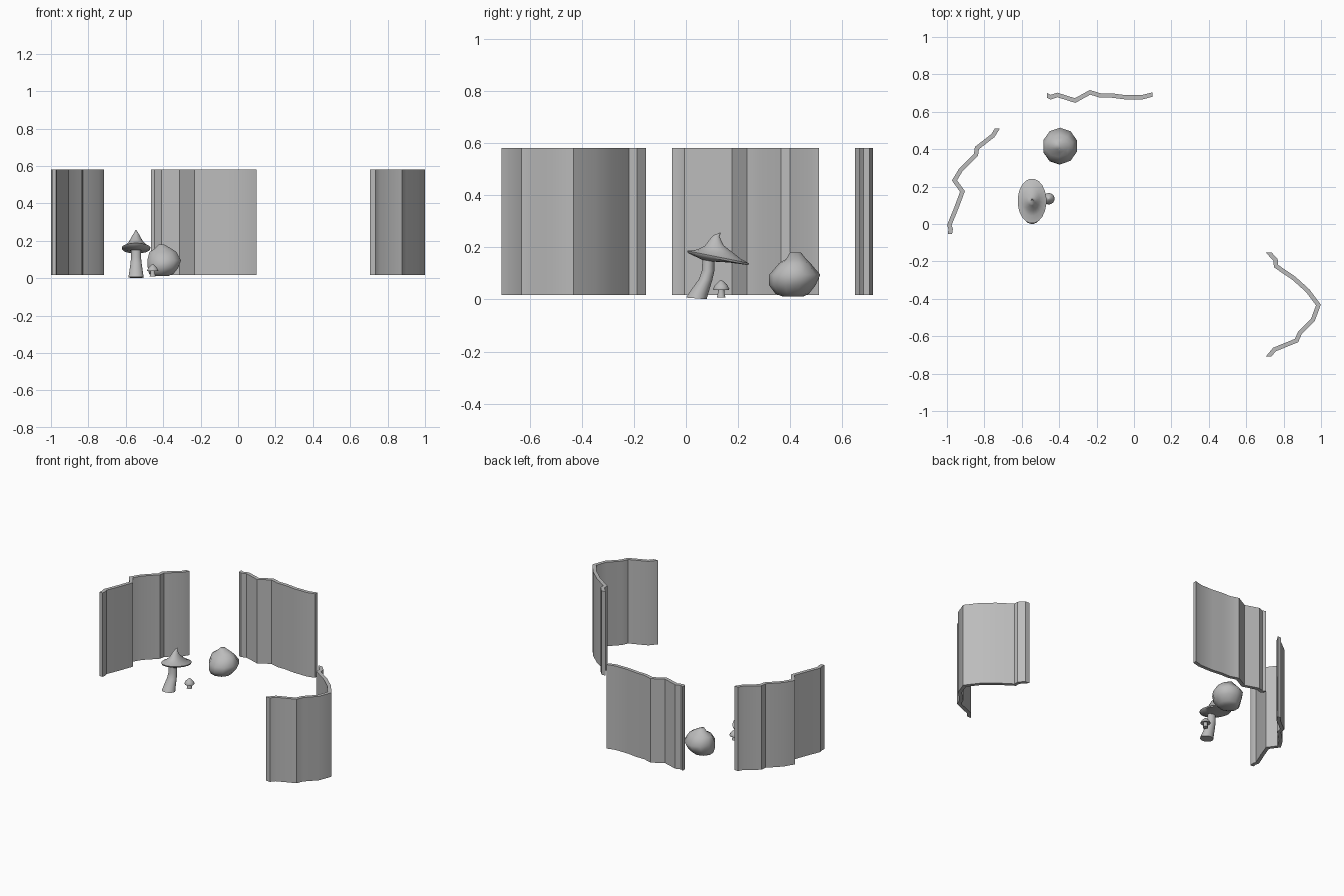
import bpy, bmesh, math
from mathutils import Vector

if "Cube" in bpy.data.objects:
    bpy.data.objects.remove(bpy.data.objects["Cube"])

grey = bpy.data.materials.new("stone_grey")
grey.diffuse_color = (0.5, 0.5, 0.5, 1)
grey.use_nodes = True
grey.node_tree.nodes["Principled BSDF"].inputs["Base Color"].default_value = grey.diffuse_color


def finish(name, bm, angle):
    bmesh.ops.recalc_face_normals(bm, faces=bm.faces)
    mesh = bpy.data.meshes.new(name)
    bm.to_mesh(mesh)
    bm.free()
    mesh.materials.append(grey)
    obj = bpy.data.objects.new(name, mesh)
    bpy.context.collection.objects.link(obj)
    bpy.ops.object.select_all(action='DESELECT')
    obj.select_set(True)
    bpy.context.view_layer.objects.active = obj
    bpy.ops.object.shade_smooth_by_angle(angle=math.radians(angle))


def wall(name, path, end_dir, half=0.0115, z0=0.017, z1=0.582):
    """Thick folded screen following a path, with ends cut along end_dir."""
    pts = [Vector(p) for p in path]
    left, right = [], []
    for i, p in enumerate(pts):
        d0 = (p - pts[max(i - 1, 0)]).normalized()
        d1 = (pts[min(i + 1, len(pts) - 1)] - p).normalized()
        d = (d0 + d1).normalized()
        n = Vector((-d.y, d.x))
        if 0 < i < len(pts) - 1:
            off = n * half / max(n.dot(Vector((-d0.y, d0.x))), 0.6)
        else:
            e = Vector(end_dir)
            off = e * half / e.dot(n) if abs(e.dot(n)) > 0.6 else e * math.copysign(half * 1.4, e.dot(n))
        left.append(p + off)
        right.append(p - off)
    bm = bmesh.new()
    rings = [[bm.verts.new((q.x, q.y, z)) for q, z in ((l, z0), (l, z1), (r, z1), (r, z0))]
             for l, r in zip(left, right)]
    for a, b in zip(rings, rings[1:]):
        for k in range(4):
            bm.faces.new((a[k], a[k - 1], b[k - 1], b[k]))
    bm.faces.new(rings[0])
    bm.faces.new(rings[-1])
    finish(name, bm, 35)


def loft(name, rings, sides, angle=50):
    """Stack of ellipses: (cx, cy, z, rx, ry, slope of z along y)."""
    bm = bmesh.new()
    loops = []
    for cx, cy, z, rx, ry, slope in rings:
        loop = []
        for k in range(sides):
            t = 2 * math.pi * (k + 0.5) / sides
            dy = ry * math.sin(t)
            loop.append(bm.verts.new((cx + rx * math.cos(t), cy + dy, z + slope * dy)))
        loops.append(loop)
    for a, b in zip(loops, loops[1:]):
        for k in range(sides):
            bm.faces.new((a[k - 1], a[k], b[k], b[k - 1]))
    bm.faces.new(loops[0])
    bm.faces.new(loops[-1])
    finish(name, bm, angle)


# Three folded walls
wall("back_wall", [(-.465, .687), (-.445, .678), (-.41, .69), (-.315, .66), (-.235, .704),
                   (-.18, .687), (-.12, .687), (-.05, .678), (.045, .678), (.098, .692)], (0, 1))
wall("left_wall", [(-.731, .51), (-.754, .473), (-.84, .406), (-.845, .369), (-.925, .291), (-.96, .233),
                   (-.917, .174), (-.949, .088), (-.987, -.005), (-.98, -.028), (-.984, -.053)], (1, 0))
wall("right_wall", [(.721, -.153), (.757, -.193), (.759, -.225), (.856, -.291), (.928, -.356), (.986, -.433),
                    (.957, -.511), (.888, -.58), (.869, -.623), (.751, -.671), (.72, -.708)], (1, 0))

# Boulder, from bounds at each height: (z, xmin, xmax, ymin, ymax)
bounds = [(.012, -.455, -.37, .37, .45), (.022, -.477, -.345, .345, .47), (.055, -.484, -.318, .321, .495),
          (.095, -.487, -.303, .322, .512), (.14, -.475, -.328, .36, .475),
          (.155, -.45, -.35, .385, .46), (.18, -.425, -.395, .40, .44)]
loft("boulder", [((a + b) / 2, (c + d) / 2, z, (b - a) / 2 * 1.03, (d - c) / 2 * 1.03, 0)
                 for z, a, b, c, d in bounds], 10, 60)

# Large mushroom: leaning stalk and tilted pointed cap
X = -.545
loft("large_stalk", [(X, .04, .004, .042, .04, -.08), (X, .05, .026, .038, .036, -.1),
                     (X, .075, .075, .031, .026, -.1), (X, .085, .11, .027, .024, -.1),
                     (X, .086, .165, .026, .023, 0)], 16)
loft("large_cap", [(X, .09, .147, .02, .022, -.1), (X, .107, .15, .048, .058, -.14),
                   (X, .123, .155, .074, .117, -.2), (X, .123, .163, .077, .12, -.2),
                   (X, .128, .173, .058, .085, -.22), (X, .13, .19, .04, .058, -.28),
                   (X, .121, .224, .020, .023, -.7), (X, .118, .244, .010, .011, -.3),
                   (X, .127, .254, .004, .006, .3), (X, .132, .257, .001, .002, .3)], 20)

# Small mushroom
sx, sy = -.456, .135
loft("small_stalk", [(sx, sy, z, r, r, 0) for z, r in
                     ((.008, .017), (.02, .014), (.045, .011))], 12)
loft("small_cap", [(sx, sy, z, r, r, 0) for z, r in
                   ((.041, .012), (.037, .030), (.041, .031), (.054, .024), (.066, .012), (.075, .002))], 14)
